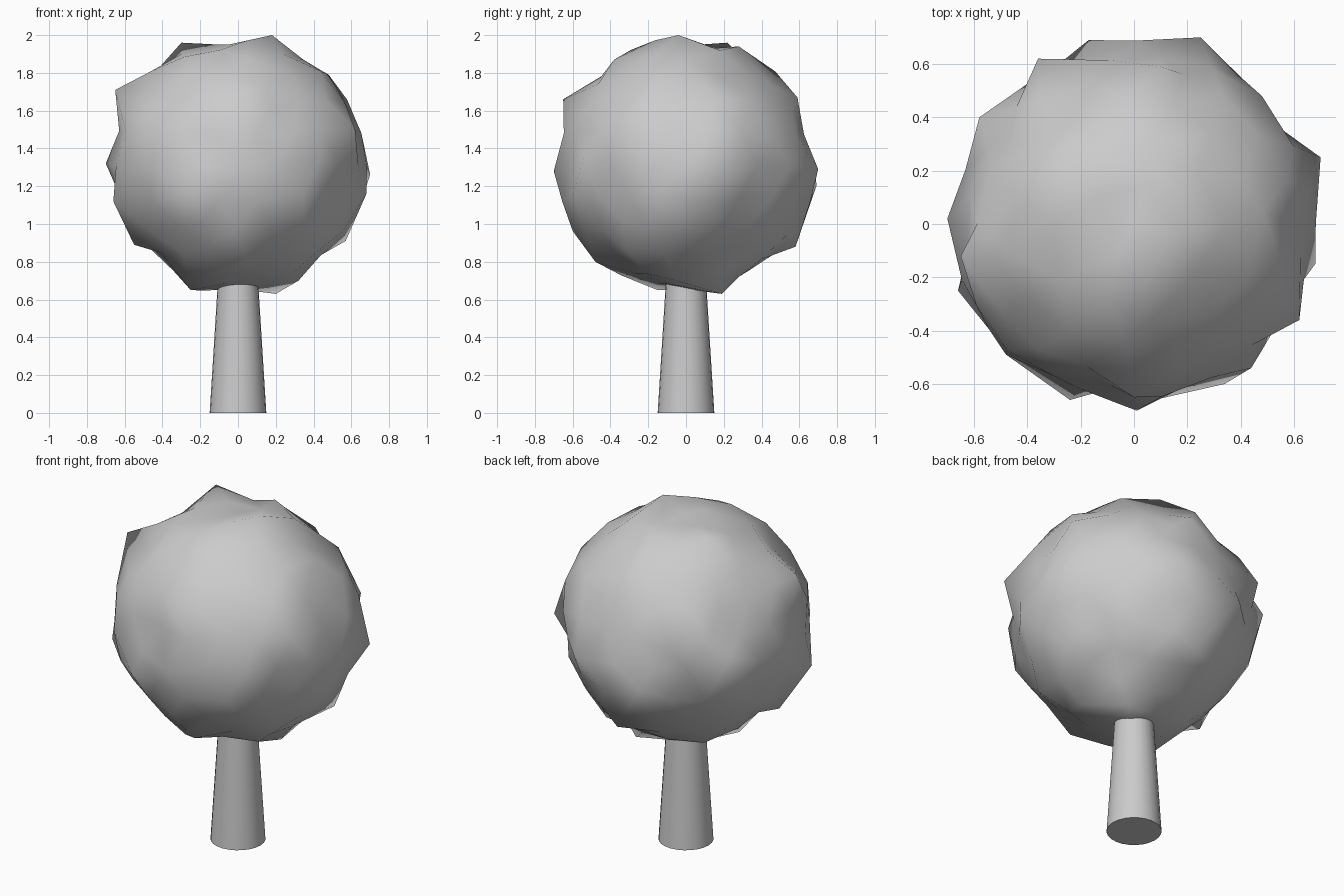
import bpy, bmesh, random, math
from mathutils import Vector

random.seed(7)

# trunk: tapered cylinder running up into the foliage
bpy.ops.mesh.primitive_cone_add(vertices=24, radius1=0.15, radius2=0.10, depth=0.8,
                                location=(0, 0, 0.4))
trunk = bpy.context.object
trunk.name = "trunk"
bpy.ops.object.shade_smooth_by_angle(angle=math.radians(40))

# foliage: lumpy icosphere, with the most visible lumps placed by hand
CENTRE = Vector((0, 0, 1.31))
LUMPS = [
    (0.18, -0.04, 2.0), (-0.30, 0.22, 1.96), (0.70, 0.25, 1.26), (0.25, 0.70, 1.29),
    (0.01, -0.70, 1.28), (-0.70, 0.02, 1.32), (-0.65, -0.12, 1.71), (0.0, -0.65, 1.66),
    (-0.66, -0.25, 1.12), (-0.24, -0.66, 1.17), (0.20, 0.19, 0.63), (-0.25, -0.15, 0.65),
    (-0.55, -0.10, 0.89), (0.62, -0.36, 1.50), (0.68, -0.15, 1.16), (0.48, 0.48, 1.42),
    (-0.48, -0.49, 1.30), (0.34, -0.60, 1.15), (-0.17, 0.69, 1.20), (-0.36, 0.62, 1.42),
    (-0.58, 0.40, 1.40), (0.05, 0.58, 0.88), (0.05, -0.48, 0.80), (0.57, 0.10, 0.91),
    (0.48, 0.05, 1.79), (0.05, -0.38, 1.87), (0.10, 0.59, 1.67), (0.44, -0.54, 1.35),
    (0.32, -0.05, 0.70), (0.05, 0.28, 1.94), (-0.05, -0.10, 1.95),
]

mesh = bpy.data.meshes.new("foliage")
bm = bmesh.new()
bmesh.ops.create_icosphere(bm, subdivisions=3, radius=0.66)
free = list(bm.verts)
for lump in LUMPS:
    target = Vector(lump) - CENTRE
    v = min(free, key=lambda w: w.co.angle(target))
    v.co = target
    free.remove(v)
for v in free:
    v.co = v.co.normalized() * random.uniform(0.635, 0.695)
for f in bm.faces:
    f.smooth = True
bmesh.ops.recalc_face_normals(bm, faces=bm.faces)
bm.to_mesh(mesh)
bm.free()
foliage = bpy.data.objects.new("foliage", mesh)
foliage.location = CENTRE
bpy.context.collection.objects.link(foliage)
